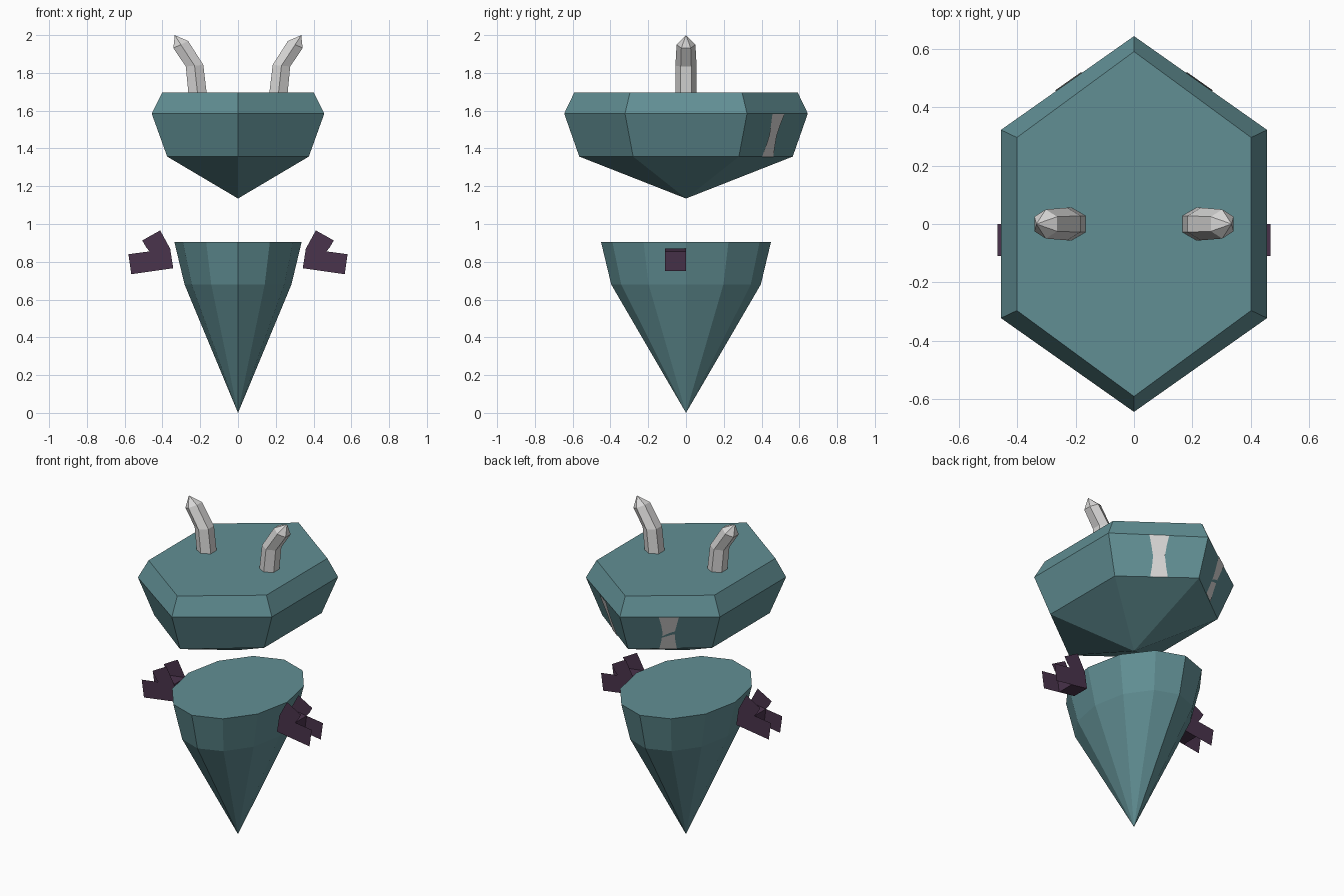
import bpy
import math
from mathutils import Vector

if "Cube" in bpy.data.objects:
    bpy.data.objects.remove(bpy.data.objects["Cube"])


def material(name, rgb):
    def lin(c):
        c /= 255
        return c / 12.92 if c <= 0.04045 else ((c + 0.055) / 1.055) ** 2.4
    m = bpy.data.materials.new(name)
    m.diffuse_color = (*[lin(c) for c in rgb], 1)
    m.use_nodes = True
    m.node_tree.nodes["Principled BSDF"].inputs["Base Color"].default_value = m.diffuse_color
    return m


TEAL = material("teal", (97, 143, 148))
BONE = material("pale_grey", (216, 215, 214))
PURPLE = material("dark_purple", (74, 51, 76))


def make(name, verts, faces, mat):
    me = bpy.data.meshes.new(name)
    me.from_pydata([tuple(v) for v in verts], [], faces)
    me.materials.append(mat)
    me.update()
    ob = bpy.data.objects.new(name, me)
    bpy.context.collection.objects.link(ob)
    return ob


def loft(name, rings, mat, start_tip=None, end_tip=None):
    """Skin counter-clockwise rings from bottom to top; ends close in a tip or a cap."""
    n = len(rings[0])
    verts = [p for r in rings for p in r]
    faces = []
    for k in range(len(rings) - 1):
        for i in range(n):
            j = (i + 1) % n
            faces.append((k * n + i, k * n + j, k * n + n + j, k * n + n + i))
    last = (len(rings) - 1) * n
    if start_tip is None:
        faces.append(tuple(reversed(range(n))))
    else:
        verts.append(start_tip)
        faces += [((i + 1) % n, i, len(verts) - 1) for i in range(n)]
    if end_tip is None:
        faces.append(tuple(range(last, last + n)))
    else:
        verts.append(end_tip)
        faces += [(last + i, last + (i + 1) % n, len(verts) - 1) for i in range(n)]
    return make(name, verts, faces, mat)


# Head: bevelled hexagonal gem with a point below
def hexagon(x, y_side, y_tip, z):
    return [Vector(p) for p in ((x, -y_side, z), (x, y_side, z), (0, y_tip, z),
                                (-x, y_side, z), (-x, -y_side, z), (0, -y_tip, z))]


low = hexagon(0.375, 0.28, 0.565, 1.357)
mid = hexagon(0.457, 0.323, 0.645, 1.585)
top = hexagon(0.402, 0.297, 0.592, 1.695)
loft("head", [low, mid, top], TEAL, start_tip=(0, 0, 1.135))

# Body: twelve-sided oval cone
def oval(rx, ry, z):
    return [(rx * math.cos(i * math.pi / 6), ry * math.sin(i * math.pi / 6), z)
            for i in range(12)]


loft("body", [oval(0.283, 0.396, 0.68), oval(0.337, 0.45, 0.905)], TEAL,
     start_tip=(0, 0, 0))

# Eye slits: thin wavy plates on the two back corner faces
rows = [(0.42, 0.63), (0.44, 0.60), (0.45, 0.58), (0.43, 0.59), (0.41, 0.61)]
for side, label in ((1, "right"), (-1, "left")):
    normal = (mid[2] - mid[1]).cross(low[1] - mid[1]).normalized()
    if normal.y < 0:
        normal.negate()
    verts = []
    for k, pair in enumerate(rows):
        v = k / (len(rows) - 1)
        for t in pair:
            p = low[1].lerp(low[2], t).lerp(mid[1].lerp(mid[2], t), v) + normal * 0.004
            verts.append((p.x * side, p.y, p.z))
    faces = [(2 * k, 2 * k + 1, 2 * k + 3, 2 * k + 2)[::side]
             for k in range(len(rows) - 1)]
    make("eye_slit_" + label, verts, faces, BONE)


# Horns: bent six-sided crystals
def horn_ring(cx, cz, r, tilt):
    pts = []
    for i in range(6):
        a = math.radians(30 + 60 * i)
        u = r * math.cos(a)
        pts.append((cx + u * math.cos(tilt), r * math.sin(a), cz - u * math.sin(tilt)))
    return pts


def mirrored(ring):
    return [(-x, y, z) for x, y, z in reversed(ring)]


horn = [horn_ring(0.214, 1.69, 0.056, 0), horn_ring(0.230, 1.838, 0.056, -0.15 + 0.45),
        horn_ring(0.303, 1.950, 0.050, 0.45)]
horn[1] = [(x, y, 1.838 - (z - 1.838) * -0.3) for x, y, z in horn[1]]
loft("horn_right", horn, BONE, end_tip=(0.335, 0, 2.0))
loft("horn_left", [mirrored(r) for r in horn], BONE, end_tip=(-0.335, 0, 2.0))

# Claws: a tilted block, with flat outer and upper fingers on its two y sides
block = [(0.343, 0.766), (0.454, 0.750), (0.468, 0.855), (0.359, 0.869)]
outer = [block[1], (0.565, 0.734), (0.580, 0.840), block[2]]
upper = [block[3], block[2], (0.486, 0.876), (0.507, 0.913), (0.412, 0.966)]
Y0, Y1 = -0.11, 0.0
for side, label in ((1, "right"), (-1, "left")):
    verts = [(side * x, y, z) for y in (Y0, Y1) for x, z in block]
    faces = [(0, 1, 2, 3), (7, 6, 5, 4), (0, 4, 5, 1), (1, 5, 6, 2),
             (2, 6, 7, 3), (3, 7, 4, 0)]
    make("claw_block_" + label, verts, [f[::side] for f in faces], PURPLE)
    for part, outline in (("outer", outer), ("upper", upper)):
        n = len(outline)
        verts = [(side * x, y, z) for y in (Y0, Y1) for x, z in outline]
        faces = [tuple(range(n))[::side], tuple(range(n, 2 * n))[::-side]]
        make(f"claw_{part}_fingers_{label}", verts, faces, PURPLE)
